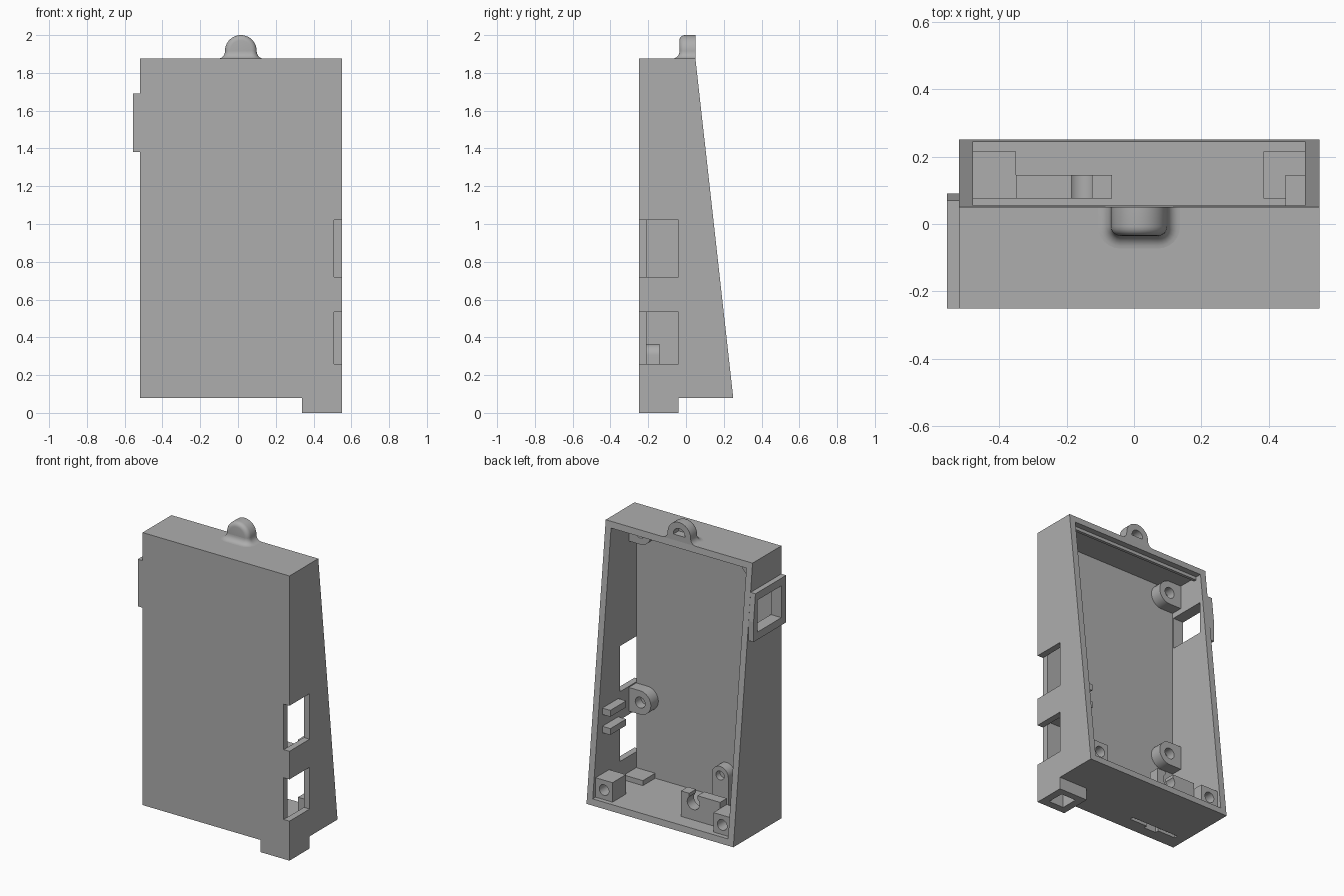
import bpy, bmesh, math
from mathutils import Vector

if "Cube" in bpy.data.objects:
    bpy.data.objects.remove(bpy.data.objects["Cube"])

grey = bpy.data.materials.new("matte grey")
grey.use_nodes = True
colour = (0.42, 0.42, 0.42, 1)
grey.diffuse_color = colour
grey.node_tree.nodes["Principled BSDF"].inputs["Base Color"].default_value = colour


def finish(name, bm):
    bmesh.ops.recalc_face_normals(bm, faces=bm.faces)
    mesh = bpy.data.meshes.new(name)
    bm.to_mesh(mesh)
    bm.free()
    mesh.materials.append(grey)
    obj = bpy.data.objects.new(name, mesh)
    bpy.context.collection.objects.link(obj)
    return obj


def prism(name, points, axis, lo, hi):
    """Extrude a 2D outline along x (points are y, z) or y (points are x, z)."""
    bm = bmesh.new()
    place = (lambda p: (lo, p[0], p[1])) if axis == "x" else (lambda p: (p[0], lo, p[1]))
    face = bm.faces.new([bm.verts.new(place(p)) for p in points])
    new = bmesh.ops.extrude_face_region(bm, geom=[face])["geom"]
    step = Vector((hi - lo, 0, 0)) if axis == "x" else Vector((0, hi - lo, 0))
    bmesh.ops.translate(bm, vec=step, verts=[v for v in new if isinstance(v, bmesh.types.BMVert)])
    return finish(name, bm)


def box(name, x, y, z):
    return prism(name, [(y[0], z[0]), (y[1], z[0]), (y[1], z[1]), (y[0], z[1])], "x", *x)


def arc(cx, cz, r, start, end, n=16):
    angles = [math.radians(start + (end - start) * i / n) for i in range(n + 1)]
    return [(cx + r * math.cos(a), cz + r * math.sin(a)) for a in angles]


def rod(name, x, z, r, y):
    return prism(name, arc(x, z, r, 0, 345, 23), "y", *y)


def cut(obj, *cutters):
    """Subtract each cutter and remove it."""
    for cutter in cutters:
        mod = obj.modifiers.new("cut", "BOOLEAN")
        mod.operation = "DIFFERENCE"
        mod.solver = "EXACT"
        mod.object = cutter
    bake(obj)
    for cutter in cutters:
        bpy.data.objects.remove(cutter)


def bake(obj):
    graph = bpy.context.evaluated_depsgraph_get()
    graph.update()
    mesh = bpy.data.meshes.new_from_object(obj.evaluated_get(graph))
    obj.modifiers.clear()
    obj.data = mesh


def smooth(obj, angle=35):
    bpy.ops.object.select_all(action="DESELECT")
    obj.select_set(True)
    bpy.context.view_layer.objects.active = obj
    bpy.ops.object.shade_smooth_by_angle(angle=math.radians(angle))


LEFT, RIGHT, FRONT = 0.55, -0.52, -0.25
BOTTOM, TOP, WALL = 0.08, 1.875, 0.042
IN_L, IN_R, PLATE = LEFT - WALL, RIGHT + WALL, FRONT + WALL
FLOOR = BOTTOM + WALL

# Wedge shaped case, open at the sloping back
case = prism("case", [(FRONT, BOTTOM), (0.25, BOTTOM), (0.05, TOP), (FRONT, TOP)], "x", RIGHT, LEFT)
cut(case, box("cavity", (IN_R, IN_L), (PLATE, 0.4), (FLOOR, TOP - WALL)))

# Side windows, floor slot and foot socket
windows = [box("window", (IN_L, 0.6), (-0.3, -0.04), z) for z in ((0.26, 0.535), (0.72, 1.02))]
socket = ((0.39, 0.5), (-0.2, -0.085))
cut(case, *windows,
    box("slot", (-0.45, -0.1), (-0.155, -0.13), (0, 0.2)),
    box("slot_middle", (-0.32, -0.23), (-0.18, -0.14), (0, 0.2)),
    box("socket", *socket, (-0.1, 0.2)),
    box("port", (-0.6, -0.45), (-0.2, 0.05), (1.43, 1.64)))

# Port frame on the right wall
frame = prism("port_frame", [(FRONT, 1.38), (0.09, 1.38), (0.09, 1.51), (0.07, 1.69), (FRONT, 1.69)],
              "x", -0.555, RIGHT)
cut(frame, box("port", (-0.6, -0.45), (-0.2, 0.05), (1.43, 1.64)))

# Hollow foot and its cap on the floor
foot = box("foot", (0.34, LEFT), (FRONT, -0.04), (0, BOTTOM))
cut(foot, box("socket", *socket, (-0.1, 0.2)))
box("foot_cap", (0.37, IN_L), (-0.208, -0.08), (FLOOR - 0.005, 0.155))

# Corner posts with screw holes
for name, x in (("left_post", (0.385, IN_L)), ("right_post", (IN_R, -0.35))):
    post = box(name, x, (0.075, 0.215), (FLOOR, 0.25))
    cut(post, rod("hole", sum(x) / 2, 0.185, 0.035, (0.1, 0.3)))
    smooth(post)

# Board bosses, each joined to its side wall
for side, x, wall in (("left", 0.425, IN_L), ("right", -0.39, IN_R)):
    for level, z in (("lower", 0.635), ("upper", 1.755)):
        r = 0.078
        if wall > x:
            outline = arc(x, z, r, 90, 270) + [(wall, z - r), (wall, z + r)]
        else:
            outline = arc(x, z, r, -90, 90) + [(wall, z + r), (wall, z - r)]
        boss = prism(f"{side}_{level}_boss", outline, "y", PLATE, -0.13)
        cut(boss, rod("hole", x, z, 0.036, (-0.19, 0)))
        smooth(boss)

# Round topped pillar by the floor
pillar = prism("pillar", arc(-0.15, 0.305, 0.06, 0, 180) + [(-0.21, FLOOR), (-0.09, FLOOR)],
               "y", PLATE, -0.14)
cut(pillar, rod("hole", -0.15, 0.305, 0.03, (-0.18, 0)))
smooth(pillar)

# Cable clamp with a round notch
clamp = box("cable_clamp", (-0.35, -0.065), (0.075, 0.145), (FLOOR, 0.29))
cut(clamp, rod("notch", -0.155, 0.235, 0.045, (0, 0.3)),
    box("notch_mouth", (-0.185, -0.125), (0, 0.3), (0.235, 0.4)))
smooth(clamp)

# Small bars on the left wall and a rib under the top
for i, z in enumerate((0.52, 0.64)):
    box(f"wall_bar_{i + 1}", (0.45, IN_L), (-0.02, 0.145), (z, z + 0.042))
box("top_rib", (IN_R, IN_L), (-0.005, 0.015), (1.812, TOP - WALL))

# Hanging loop with a rounded front and a blind hole at the back
CX, R = 0.015, 0.084
loop = prism("hanging_loop", arc(CX, 2 - R, R, 0, 180, 24) + [(CX - R, TOP), (CX + R, TOP)],
             "y", -0.035, 0.05)
bm = bmesh.new()
bm.from_mesh(loop.data)
rim = [e for e in bm.edges if all(v.co.y < -0.03 for v in e.verts)
       and any(v.co.z > TOP + 0.01 for v in e.verts)]
bmesh.ops.bevel(bm, geom=rim, offset=0.028, segments=5, profile=0.5, affect="EDGES")
bm.to_mesh(loop.data)
bm.free()
cut(loop, rod("hole", CX, 1.918, 0.042, (-0.005, 0.2)))
smooth(loop, 40)

# Flared skirt blending the loop into the top
bm = bmesh.new()
rings = []
for i in range(8):
    a = math.radians(90 * i / 7)
    out, z = 0.038 * (1 - math.sin(a)), TOP + 0.038 * (1 - math.cos(a))
    r = 0.028 + out
    xl, xr, yf = CX - R + 0.028, CX + R - 0.028, -0.035 + 0.028
    ring = [(CX - R - out, 0.05)] + arc(xl, yf, r, 180, 270, 6)
    ring += arc(xr, yf, r, 270, 360, 6) + [(CX + R + out, 0.05)]
    rings.append([bm.verts.new((x, y, z)) for x, y in ring])
for low, high in zip(rings, rings[1:]):
    for j in range(len(low)):
        k = (j + 1) % len(low)
        bm.faces.new((low[j], low[k], high[k], high[j]))
bm.faces.new(rings[0])
bm.faces.new(rings[-1])
smooth(finish("loop_skirt", bm), 40)
